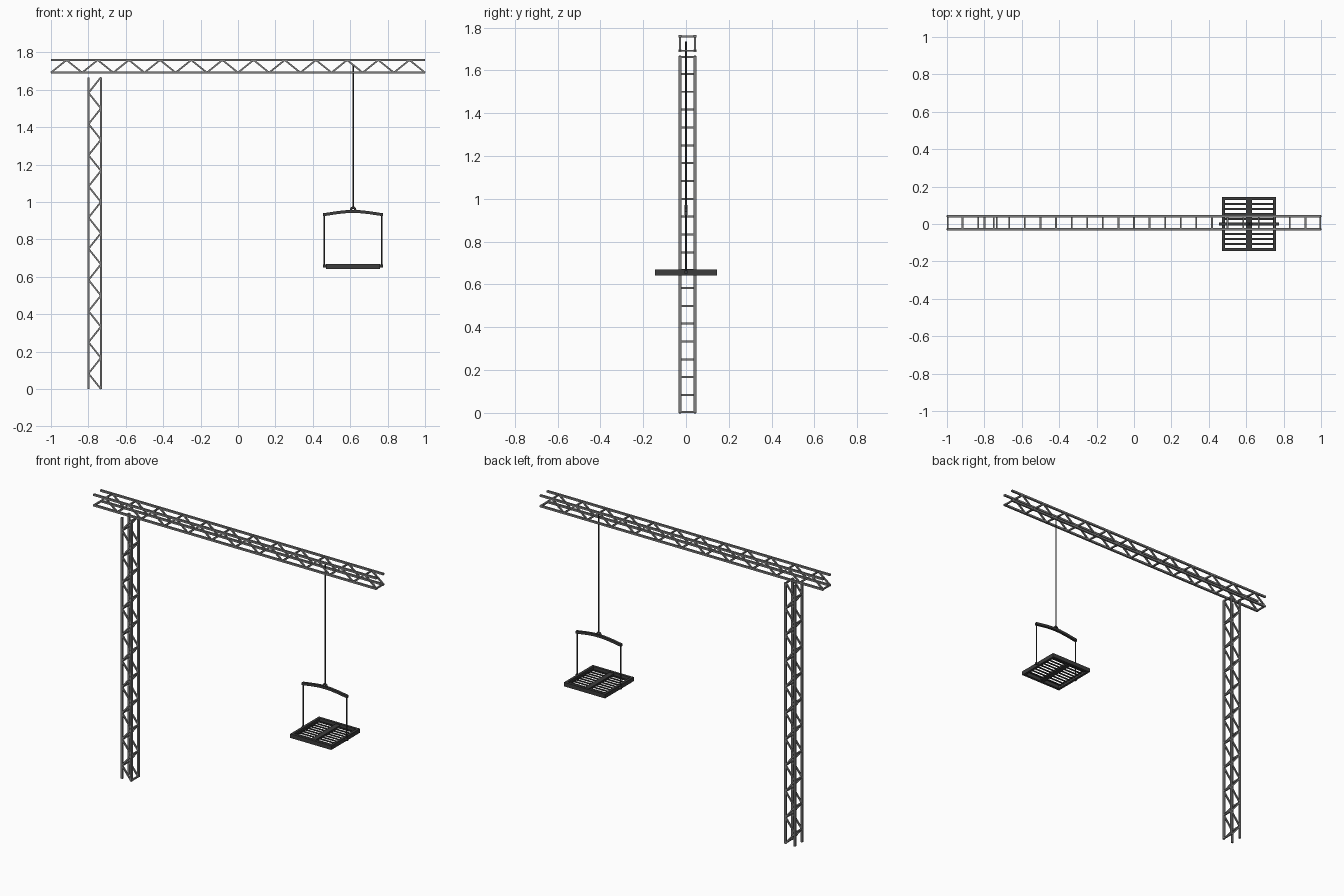
import bpy, bmesh, math
from mathutils import Vector, Matrix

if "Cube" in bpy.data.objects:
    bpy.data.objects.remove(bpy.data.objects["Cube"])

def material(name, v):
    m = bpy.data.materials.new(name)
    m.diffuse_color = (*v, 1)
    m.use_nodes = True
    m.node_tree.nodes["Principled BSDF"].inputs["Base Color"].default_value = m.diffuse_color
    return m

steel = material("grey steel", (0.21, 0.21, 0.21))
black = material("black iron", (0.045, 0.045, 0.045))

def finish(name, bm, mat):
    bmesh.ops.recalc_face_normals(bm, faces=bm.faces)
    me = bpy.data.meshes.new(name)
    bm.to_mesh(me)
    bm.free()
    ob = bpy.data.objects.new(name, me)
    bpy.context.collection.objects.link(ob)
    me.materials.append(mat)
    bpy.context.view_layer.objects.active = ob
    ob.select_set(True)
    bpy.ops.object.shade_smooth_by_angle(angle=math.radians(50))
    ob.select_set(False)
    return ob

def along(a, b):
    """matrix placing a unit z segment from a to b, and its length"""
    a, b = Vector(a), Vector(b)
    d = b - a
    return Matrix.Translation((a + b) / 2) @ d.to_track_quat('Z', 'Y').to_matrix().to_4x4(), d.length

def rod(bm, a, b, r):
    M, n = along(a, b)
    bmesh.ops.create_cone(bm, cap_ends=True, segments=8, radius1=r, radius2=r, depth=n, matrix=M)

def bar(bm, a, b, w):
    M, n = along(a, b)
    bmesh.ops.create_cube(bm, size=1, matrix=M @ Matrix.Diagonal((w, w, n, 1)))

def box(bm, x0, x1, y0, y1, z0, z1):
    M = Matrix.Translation(((x0 + x1) / 2, (y0 + y1) / 2, (z0 + z1) / 2)) @ Matrix.Diagonal((x1 - x0, y1 - y0, z1 - z0, 1))
    bmesh.ops.create_cube(bm, size=1, matrix=M)

YS = (-0.028, 0.042)          # front and back truss planes

def truss(name, point, length, steps):
    """point(along, side, y): side 0/1 are the two chords of each plane"""
    bm = bmesh.new()
    for y in YS:
        for s in (0, 1):
            bar(bm, point(0, s, y), point(length, s, y), 0.012)
        for i in range(steps):
            bar(bm, point(length * i / steps, i % 2, y),
                point(length * (i + 1) / steps, (i + 1) % 2, y), 0.009)
    for i in range(steps + 1):    # rungs joining the two planes at each node
        t = min(max(length * i / steps, 0.005), length - 0.005)
        bar(bm, point(t, i % 2, YS[0]), point(t, i % 2, YS[1]), 0.009)
    return finish(name, bm, steel)

truss("tower", lambda t, s, y: (-0.733 if s == 0 else -0.799, y, t), 1.667, 20)
truss("jib", lambda t, s, y: (-1 + t, y, 1.692 if s == 0 else 1.759), 2.0, 24)

CX = 0.6155

# hoist cable
bm = bmesh.new()
rod(bm, (CX, 0, 0.965), (CX, 0, 1.735), 0.004)
finish("hoist_cable", bm, black)

# lifting ring
bpy.ops.mesh.primitive_torus_add(location=(CX, 0, 0.959), rotation=(math.pi / 2, 0, 0),
                                 major_radius=0.011, minor_radius=0.006,
                                 major_segments=16, minor_segments=8)
ring = bpy.context.object
ring.name = "lifting_ring"
ring.data.materials.append(black)
bpy.ops.object.shade_smooth_by_angle(angle=math.radians(50))
ring.select_set(False)

# arched spreader beam
bm = bmesh.new()
prof = [(-0.16, 0.932), (-0.08, 0.944), (-0.03, 0.949), (0.03, 0.949), (0.08, 0.944), (0.16, 0.932)]
rows = [[bm.verts.new((CX + x, y, z + dz)) for y, dz in
         ((-0.008, -0.008), (0.008, -0.008), (0.008, 0.008), (-0.008, 0.008))] for x, z in prof]
for p, q in zip(rows, rows[1:]):
    for k in range(4):
        bm.faces.new((p[k], p[(k + 1) % 4], q[(k + 1) % 4], q[k]))
bm.faces.new(rows[0])
bm.faces.new(rows[-1])
finish("spreader_beam", bm, black)

# hanger rods with foot pins
bm = bmesh.new()
for s in (-1, 1):
    x = CX + s * 0.154
    rod(bm, (x, 0, 0.652), (x, 0, 0.935), 0.004)
    rod(bm, (CX + s * 0.135, 0, 0.657), (CX + s * 0.16, 0, 0.657), 0.008)
finish("hanger_rods", bm, black)

# platform frame and centre rail
H, Z0, Z1 = 0.145, 0.643, 0.669
bm = bmesh.new()
for s in (-1, 1):
    box(bm, *sorted((CX + s * H, CX + s * (H - 0.016))), -H, H, Z0, Z1)
    box(bm, CX - H, CX + H, *sorted((s * H, s * (H - 0.016))), Z0, Z1)
box(bm, CX - 0.016, CX + 0.016, -H, H, Z0 + 0.006, Z1 - 0.006)
finish("platform_frame", bm, black)

# platform slats
bm = bmesh.new()
for i in range(9):
    y = (i - 4) * 0.0268
    box(bm, CX - H + 0.01, CX + H - 0.01, y - 0.005, y + 0.005, 0.654, 0.659)
finish("platform_slats", bm, black)
